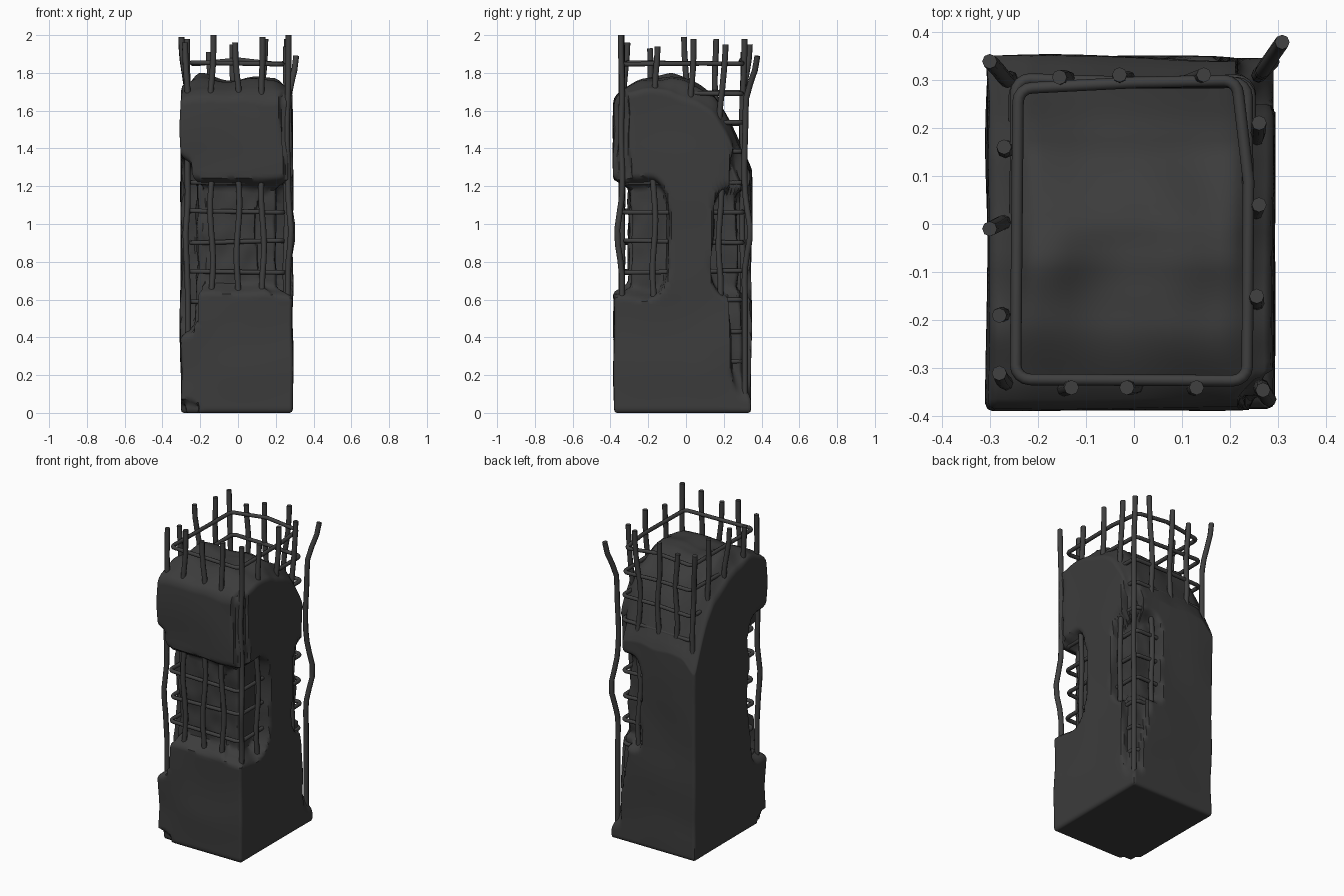
import bpy, bmesh, math, random
from mathutils import Vector, noise

if "Cube" in bpy.data.objects:
    bpy.data.objects.remove(bpy.data.objects["Cube"])

random.seed(4)


def material(name, v):
    m = bpy.data.materials.new(name)
    m.diffuse_color = (v, v, v, 1)
    m.use_nodes = True
    m.node_tree.nodes["Principled BSDF"].inputs["Base Color"].default_value = m.diffuse_color
    return m


concrete_mat = material("dark_concrete", 0.045)
steel_mat = material("dark_steel", 0.05)


def smooth(t):
    t = max(0.0, min(1.0, t))
    return t * t * (3 - 2 * t)


def lerp_table(table, v):
    for (a, fa), (b, fb) in zip(table, table[1:]):
        if v <= b:
            return fa + (fb - fa) * max(0.0, (v - a) / (b - a))
    return table[-1][1]


# broken top: height along y, lower near the side faces
TOP = [(-0.38, 1.67), (-0.34, 1.71), (-0.22, 1.75), (-0.08, 1.775), (0.0, 1.76), (0.06, 1.73),
       (0.15, 1.67), (0.22, 1.57), (0.27, 1.46), (0.34, 1.30)]


def top_height(x, y):
    h = lerp_table(TOP, y)
    edge = smooth((abs(x + 0.005) - 0.20) / 0.10)
    drop = 0.02 + 0.07 * smooth((y + 0.25) / 0.25)
    left = 0.03 * math.exp(-((x + 0.2) / 0.07) ** 2 - ((y + 0.1) / 0.12) ** 2)
    return h - drop * edge + left + 0.03 * noise.noise(Vector((x * 6, y * 6, 3)))


# spalled areas: x, y and z ranges, depth
CHIPS = [
    ((-0.45, 0.45), (-0.56, -0.22), (0.62, 1.26), 0.078),  # front band
    ((0.12, 0.45), (-0.60, -0.10), (0.60, 1.24), 0.095),   # front right corner
    ((0.23, 0.45), (-0.55, -0.30), (1.10, 1.80), 0.025),   # upper right edge
    ((-0.45, -0.22), (-0.58, -0.20), (0.38, 1.36), 0.085), # front left corner
    ((0.20, 0.45), (0.22, 0.58), (0.06, 1.50), 0.05),      # back right corner
    ((0.07, 0.45), (0.13, 0.60), (0.58, 1.22), 0.078),
    ((-0.45, -0.20), (-0.55, -0.32), (-0.05, 0.05), 0.025),# foot corner
]


def damage(p):
    w = p + 0.04 * noise.noise_vector(p * 4)
    best = 0.0
    for rx, ry, rz, depth in CHIPS:
        q = 0.0
        for v, (a, b) in zip(w, (rx, ry, rz)):
            q += (abs(v - (a + b) / 2) / ((b - a) / 2)) ** 5
        best = max(best, depth * smooth((1.0 - q ** (1 / 5)) / 0.22))
    return best


# concrete pillar
X0, X1, Y0, Y1 = -0.302, 0.29, -0.382, 0.345
bm = bmesh.new()
bmesh.ops.create_cube(bm, size=1)
for v in bm.verts:
    v.co = Vector((X1 if v.co.x > 0 else X0, Y1 if v.co.y > 0 else Y0, 1.0 if v.co.z > 0 else 0))
bmesh.ops.bevel(bm, geom=bm.edges[:], offset=0.015, segments=2, profile=0.5, affect='EDGES')
for axis, lo, hi, n in ((0, X0, X1, 32), (1, Y0, Y1, 38), (2, 0, 1, 90)):
    for i in range(1, n):
        co, no = Vector(), Vector()
        co[axis] = lo + (hi - lo) * i / n
        no[axis] = 1
        bmesh.ops.bisect_plane(bm, geom=bm.verts[:] + bm.edges[:] + bm.faces[:],
                               plane_co=co, plane_no=no)
cx, cy = (X0 + X1) / 2, (Y0 + Y1) / 2
for v in bm.verts:
    p = v.co.copy()
    p.z *= top_height(p.x, p.y)
    d = damage(p)
    d += 0.012 * noise.noise(p * 9) * smooth(d / 0.05)
    d += 0.010 * noise.noise(p * 3.0) * smooth(p.z / 0.3)
    p.x -= d * (p.x - cx) / (X1 - cx)
    p.y -= d * (p.y - cy) / (Y1 - cy)
    v.co = p
bmesh.ops.recalc_face_normals(bm, faces=bm.faces[:])
mesh = bpy.data.meshes.new("concrete_pillar")
bm.to_mesh(mesh)
bm.free()
pillar = bpy.data.objects.new("concrete_pillar", mesh)
bpy.context.collection.objects.link(pillar)
mesh.materials.append(concrete_mat)


def select(ob):
    bpy.ops.object.select_all(action='DESELECT')
    ob.select_set(True)
    bpy.context.view_layer.objects.active = ob


select(pillar)
bpy.ops.object.shade_smooth_by_angle(angle=math.radians(45))


def rods(name, paths, radius, cyclic=False):
    cu = bpy.data.curves.new(name, 'CURVE')
    cu.dimensions = '3D'
    cu.bevel_depth = radius
    cu.bevel_resolution = 2
    cu.use_fill_caps = True
    for pts in paths:
        s = cu.splines.new('POLY')
        s.points.add(len(pts) - 1)
        for sp, p in zip(s.points, pts):
            sp.co = (*p, 1)
        s.use_cyclic_u = cyclic
    ob = bpy.data.objects.new(name, cu)
    bpy.context.collection.objects.link(ob)
    cu.materials.append(steel_mat)
    select(ob)
    bpy.ops.object.convert(target='MESH')
    bpy.ops.object.shade_smooth_by_angle(angle=math.radians(50))


# upright bars: base x, y, top x, y, z, outward bulge at mid height
BARS = [
    (-0.265, -0.335, -0.28, -0.31, 1.96, 0.015), (-0.14, -0.34, -0.13, -0.34, 2.00, 0),
    (0.0, -0.34, -0.015, -0.34, 1.96, 0), (0.13, -0.34, 0.13, -0.34, 1.99, 0),
    (0.262, -0.34, 0.268, -0.345, 2.00, 0.022), (0.255, -0.17, 0.255, -0.15, 1.94, 0),
    (0.255, 0.03, 0.26, 0.04, 1.98, 0), (0.255, 0.18, 0.26, 0.21, 1.95, 0),
    (0.262, 0.312, 0.308, 0.378, 1.89, 0.025), (0.12, 0.30, 0.145, 0.31, 1.98, 0),
    (-0.02, 0.30, -0.03, 0.31, 1.95, 0), (-0.14, 0.30, -0.155, 0.305, 1.91, 0),
    (-0.26, 0.30, -0.30, 0.338, 1.95, 0), (-0.265, 0.15, -0.27, 0.16, 1.98, 0),
    (-0.268, 0.0, -0.30, -0.01, 1.99, 0), (-0.265, -0.18, -0.28, -0.19, 1.93, 0),
]
paths = []
for x, y, tx, ty, tz, bulge in BARS:
    pts = []
    corner = abs(x) > 0.2 and abs(y) > 0.25
    for i in range(25):
        z = 0.1 + (tz - 0.1) * i / 24
        t = smooth((z - 1.62) / (tz - 1.62))
        b = bulge * math.exp(-((z - 0.95) / 0.13) ** 2)
        wob = 0.008 * math.sin(z * 11 + x * 20 + y * 13) * smooth((z - 0.55) / 0.2)
        wx = wob if abs(y) > 0.25 and not corner else wob * 0.4
        wy = wob if abs(y) < 0.25 else wob * 0.4
        fade = 1 - t
        pts.append((x + (tx - x) * t + b * math.copysign(1, x) + wx * fade,
                    y + (ty - y) * t + b * math.copysign(1, y) + wy * fade, z))
    paths.append(pts)
rods("upright_bars", paths, 0.0155)

# horizontal hoops with rounded corners, the top one bent inward at the back
hoops = []
for k in range(11):
    z = 1.85 - 0.157 * k
    pts = []
    r = 0.03
    for sx, sy, a0 in ((1, 1, 0), (-1, 1, 90), (-1, -1, 180), (1, -1, 270)):
        ex = 0.238 if sx > 0 else -0.25
        ey = 0.298 if sy > 0 else -0.326
        jx, jy, jz = (random.uniform(-0.008, 0.008) for _ in range(3))
        if k == 0 and sy > 0:
            jx, jy = (-0.035, 0) if sx > 0 else (0.015, -0.025)
        for j in range(5):
            a = math.radians(a0 + j * 22.5)
            pts.append((ex - sx * r + r * math.cos(a) + jx * 0.6,
                        ey - sy * r + r * math.sin(a) + jy * 0.6, z + jz))
        # slight bend halfway along the back side
        if sx == 1 and sy == 1:
            pts.append((0.0, ey - 0.004, z + (0.02 if k == 0 else 0.004)))
    if k == 0:
        pts.append((0.238, 0.09, z))
    hoops.append(pts)
rods("hoops", hoops, 0.012, cyclic=True)
